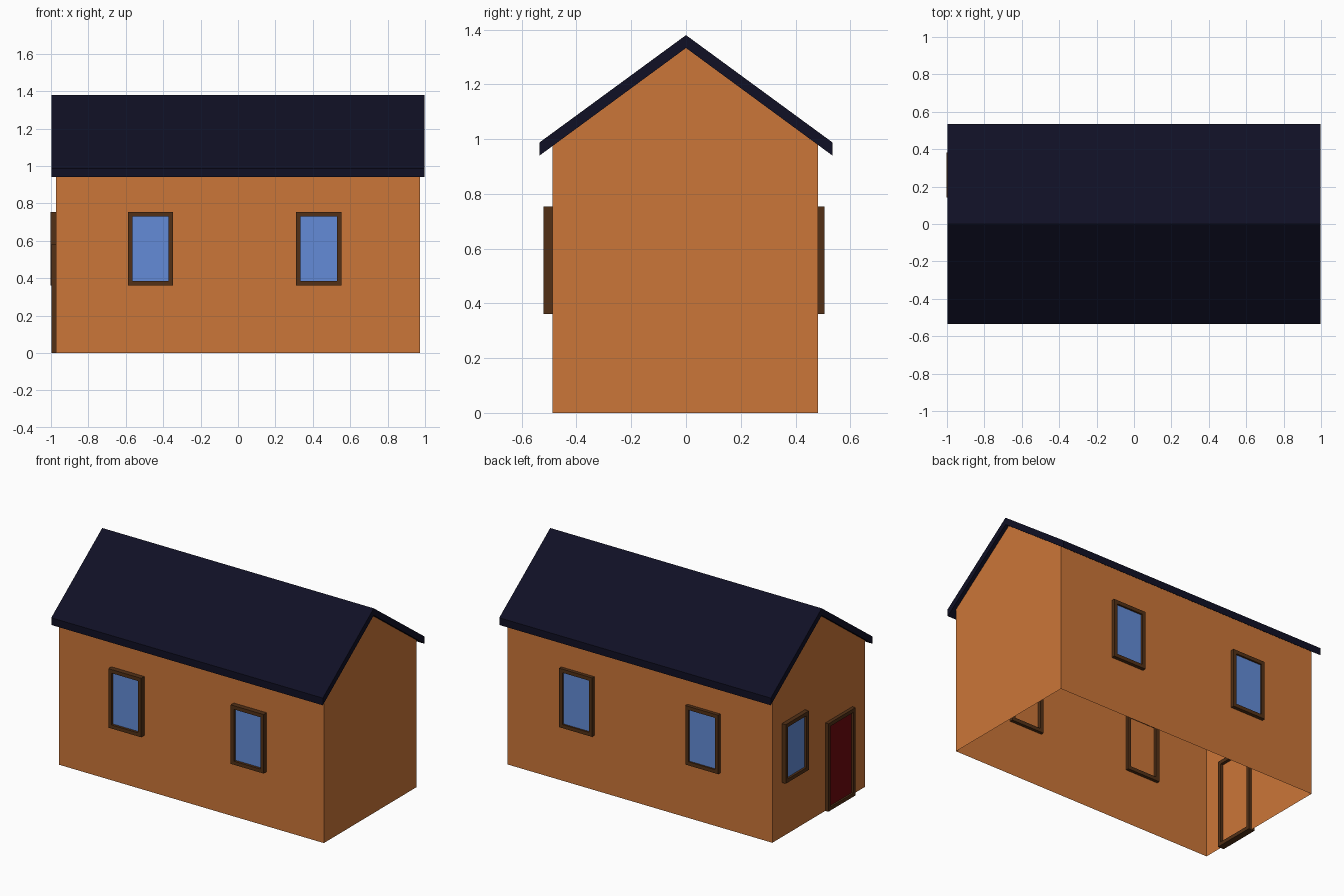
import bpy
from math import pi
from mathutils import Matrix

if "Cube" in bpy.data.objects:
    bpy.data.objects.remove(bpy.data.objects["Cube"])


def material(name, rgb):
    m = bpy.data.materials.new(name)
    m.diffuse_color = (*rgb, 1)
    m.use_nodes = True
    m.node_tree.nodes["Principled BSDF"].inputs["Base Color"].default_value = m.diffuse_color
    return m


WALL = material("orange_wall", (0.60, 0.18, 0.04))
ROOF = material("dark_roof", (0.005, 0.005, 0.018))
TRIM = material("brown_trim", (0.085, 0.03, 0.008))
GLASS = material("blue_glass", (0.125, 0.26, 0.68))
DOOR = material("red_door", (0.16, 0.003, 0.004))


def add_mesh(name, verts, faces, mat, matrix=Matrix()):
    me = bpy.data.meshes.new(name)
    me.from_pydata(verts, [], faces)
    me.materials.append(mat)
    ob = bpy.data.objects.new(name, me)
    bpy.context.collection.objects.link(ob)
    ob.matrix_world = matrix
    return ob


def prism(name, profile, x, mat, ends=True, skip=()):
    """Extrude a (y, z) profile from -x to x, leaving out the skipped sides."""
    n = len(profile)
    verts = [(s * x, y, z) for s in (-1, 1) for y, z in profile]
    faces = [(i, i + n, (i + 1) % n + n, (i + 1) % n) for i in range(n) if i not in skip]
    if ends:
        faces += [tuple(range(n)), tuple(range(2 * n - 1, n - 1, -1))]
    return add_mesh(name, verts, faces, mat)


def framed_panel(name, place, angle, w, h, out, panel_mat, bar=0.024, inside=0.02):
    """Rectangular frame through the wall with a panel just outside the wall."""
    matrix = Matrix.Translation(place) @ Matrix.Rotation(angle, 4, 'Z')
    corners = [(-1, -1), (1, -1), (1, 1), (-1, 1)]
    section = [(0, -out), (bar, -out), (bar, inside), (0, inside)]
    verts = [(a * (w / 2 - d), y, b * (h / 2 - d)) for a, b in corners for d, y in section]
    faces = []
    for c in range(4):
        p, q = 4 * c, 4 * ((c + 1) % 4)
        for s in range(4):
            t = (s + 1) % 4
            faces.append((p + s, q + s, q + t, p + t))
    add_mesh(name + "_frame", verts, faces, TRIM, matrix)
    y = -out * 0.5
    quad = [(a * (w / 2 - bar), y, b * (h / 2 - bar)) for a, b in corners]
    add_mesh(name + "_panel", quad, [(0, 1, 2, 3)], panel_mat, matrix)


# Wall shell, open at the bottom and closed above by the roof
Y0, Y1, X = -0.488, 0.483, 0.973
prism("walls", [(Y0, 0), (Y1, 0), (Y1, 0.978), (0, 1.335), (Y0, 0.978)], X, WALL,
      skip=(0, 2, 3))

# Gabled roof slab
prism("roof", [(-0.535, 0.94), (0, 1.333), (0.535, 0.94),
               (0.535, 0.988), (0, 1.38), (-0.535, 0.988)], 0.998, ROOF, ends=False)
n = bpy.data.objects["roof"].data
# Gable ends of the slab as two quads each
verts = [tuple(v.co) for v in n.vertices]
faces = [tuple(p.vertices) for p in n.polygons]
faces += [(0, 1, 4, 5), (1, 2, 3, 4), (11, 10, 7, 6), (10, 9, 8, 7)]
n.clear_geometry()
n.from_pydata(verts, [], faces)

# Windows
W, H, Z = 0.242, 0.392, 0.558
for side, x in (("left", -0.468), ("right", 0.432)):
    framed_panel(f"front_window_{side}", (x, Y0, Z), 0, W, H, 0.033, GLASS)
for side, x in (("left", -0.47), ("right", 0.457)):
    framed_panel(f"back_window_{side}", (x, Y1, Z), pi, W, H, 0.023, GLASS)
framed_panel("side_window", (-X, 0.262, Z), -pi / 2, W, H, 0.029, GLASS)

# Door
framed_panel("door", (-X, -0.215, 0.292), -pi / 2, 0.285, 0.584, 0.023, DOOR)

# Consistent outward normals
import bmesh
for ob in bpy.data.objects:
    if ob.name.endswith("_panel"):
        continue
    bm = bmesh.new()
    bm.from_mesh(ob.data)
    bmesh.ops.recalc_face_normals(bm, faces=bm.faces)
    bm.to_mesh(ob.data)
    bm.free()
